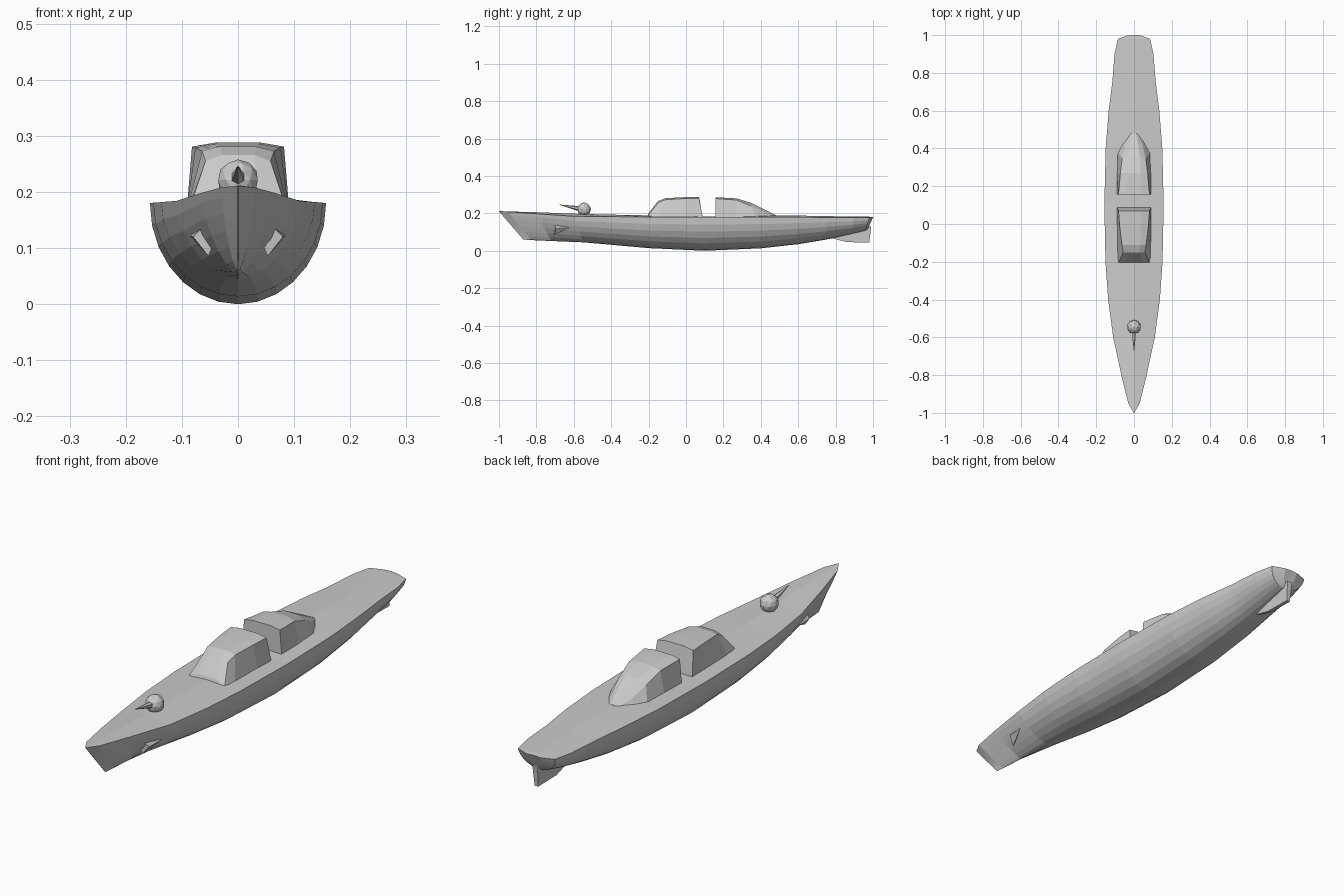
import bpy, bmesh, math
from mathutils import Vector


def finish(name, bm):
    bmesh.ops.recalc_face_normals(bm, faces=bm.faces)
    me = bpy.data.meshes.new(name)
    bm.to_mesh(me)
    bm.free()
    ob = bpy.data.objects.new(name, me)
    bpy.context.collection.objects.link(ob)
    return ob


def loft(name, rings):
    bm = bmesh.new()
    vs = [[bm.verts.new(p) for p in r] for r in rings]
    n = len(vs[0])
    for a, b in zip(vs, vs[1:]):
        for i in range(n):
            j = (i + 1) % n
            bm.faces.new((a[i], a[j], b[j], b[i]))
    bm.faces.new(vs[0])
    bm.faces.new(vs[-1])
    bmesh.ops.triangulate(bm, faces=[f for f in bm.faces if len(f.verts) > 4])
    return finish(name, bm)


def cone(name, start, end, r1, r2, sides):
    s, e = Vector(start), Vector(end)
    d = e - s
    bm = bmesh.new()
    bmesh.ops.create_cone(bm, cap_ends=True, segments=sides, radius1=r1, radius2=r2, depth=d.length)
    ob = finish(name, bm)
    ob.location = (s + e) / 2
    ob.rotation_euler = d.to_track_quat('Z', 'Y').to_euler()
    return ob


# Hull: deck y, keel y, half width, deck edge z, deck centre z, keel z, V-shape
def hull_ring(yd, yk, w, zd, zc, zk, e, n=14):
    pts = []
    for i in range(n + 1):
        a = math.pi * i / n
        c, s = math.cos(a), max(math.sin(a), 0)
        k = s ** e
        pts.append((math.copysign(w * abs(c) ** e, c), yd + (yk - yd) * k, zd + (zk - zd) * k))
    return pts + [(0, yd, zc)]


stations = [
    (-1.0, -0.87, 0.001, 0.211, 0.212, 0.060, 1.0),
    (-0.95, -0.83, 0.03, 0.208, 0.210, 0.057, 1.4),
    (-0.8, -0.72, 0.067, 0.198, 0.206, 0.052, 1.4),
    (-0.6, -0.55, 0.110, 0.184, 0.198, 0.045, 1.15),
    (-0.4, -0.4, 0.137, 0.182, 0.193, 0.032, 1.05),
    (-0.2, -0.2, 0.151, 0.181, 0.189, 0.014, 1.0),
    (0.1, 0.1, 0.157, 0.180, 0.182, 0.0, 1.0),
    (0.4, 0.4, 0.150, 0.180, 0.190, 0.013, 1.0),
    (0.6, 0.6, 0.134, 0.180, 0.188, 0.035, 1.0),
    (0.75, 0.75, 0.115, 0.178, 0.185, 0.060, 1.0),
    (0.9, 0.88, 0.103, 0.178, 0.183, 0.088, 1.0),
    (0.98, 0.96, 0.085, 0.178, 0.182, 0.107, 1.0),
    (1.0, 0.97, 0.03, 0.178, 0.180, 0.112, 1.0),
]
loft("hull", [hull_ring(*s) for s in stations])


# Deckhouses: base y, top y, base half width, roof half width, shoulder z, ridge z
def house_ring(yb, yt, wb, wt, zs, zr):
    half = [(wb, yb, 0.172), (wt, yt, zs), (wt * 0.5, yt, zr)]
    return half + [(-x, y, z) for x, y, z in reversed(half)]


loft("forward_deckhouse", [house_ring(*s) for s in [
    (-0.21, -0.2, 0.085, 0.080, 0.190, 0.200),
    (-0.195, -0.15, 0.089, 0.058, 0.255, 0.266),
    (-0.15, -0.11, 0.090, 0.064, 0.273, 0.281),
    (0.0, -0.01, 0.091, 0.076, 0.279, 0.286),
    (0.09, 0.07, 0.091, 0.082, 0.281, 0.288),
]])
loft("aft_deckhouse", [house_ring(*s) for s in [
    (0.157, 0.157, 0.091, 0.082, 0.279, 0.286),
    (0.27, 0.27, 0.091, 0.072, 0.271, 0.280),
    (0.38, 0.35, 0.089, 0.062, 0.239, 0.256),
    (0.43, 0.42, 0.065, 0.045, 0.205, 0.220),
    (0.48, 0.48, 0.025, 0.020, 0.184, 0.190),
]])

# Bow gun
bm = bmesh.new()
bmesh.ops.create_icosphere(bm, subdivisions=2, radius=0.037)
turret = finish("gun_turret", bm)
turret.location = (0, -0.545, 0.221)
cone("gun_barrel", (0, -0.565, 0.224), (0, -0.675, 0.246), 0.014, 0.001, 6)

# Bow anchors, one each side
for side, sx in (("left", -1), ("right", 1)):
    bm = bmesh.new()
    rim = [(0.038, -0.70, 0.118), (0.053, -0.71, 0.148), (0.080, -0.695, 0.120), (0.053, -0.705, 0.086)]
    for tail in [(0.085, -0.62, 0.122)]:
        v = [bm.verts.new((sx * x, y, z)) for x, y, z in rim]
        t = bm.verts.new((sx * tail[0], tail[1], tail[2]))
        bm.faces.new(v)
        for i in range(4):
            bm.faces.new((v[i], v[(i + 1) % 4], t))
    finish(side + "_anchor", bm)

# Rudder fin under the stern
fin = [(0.75, 0.075), (0.86, 0.046), (0.98, 0.044), (0.99, 0.13), (0.85, 0.12)]
thick = [0.003, 0.008, 0.008, 0.012, 0.012]
loft("rudder", [[(s * t, y, z) for (y, z), t in zip(fin, thick)] for s in (-1, 1)])
